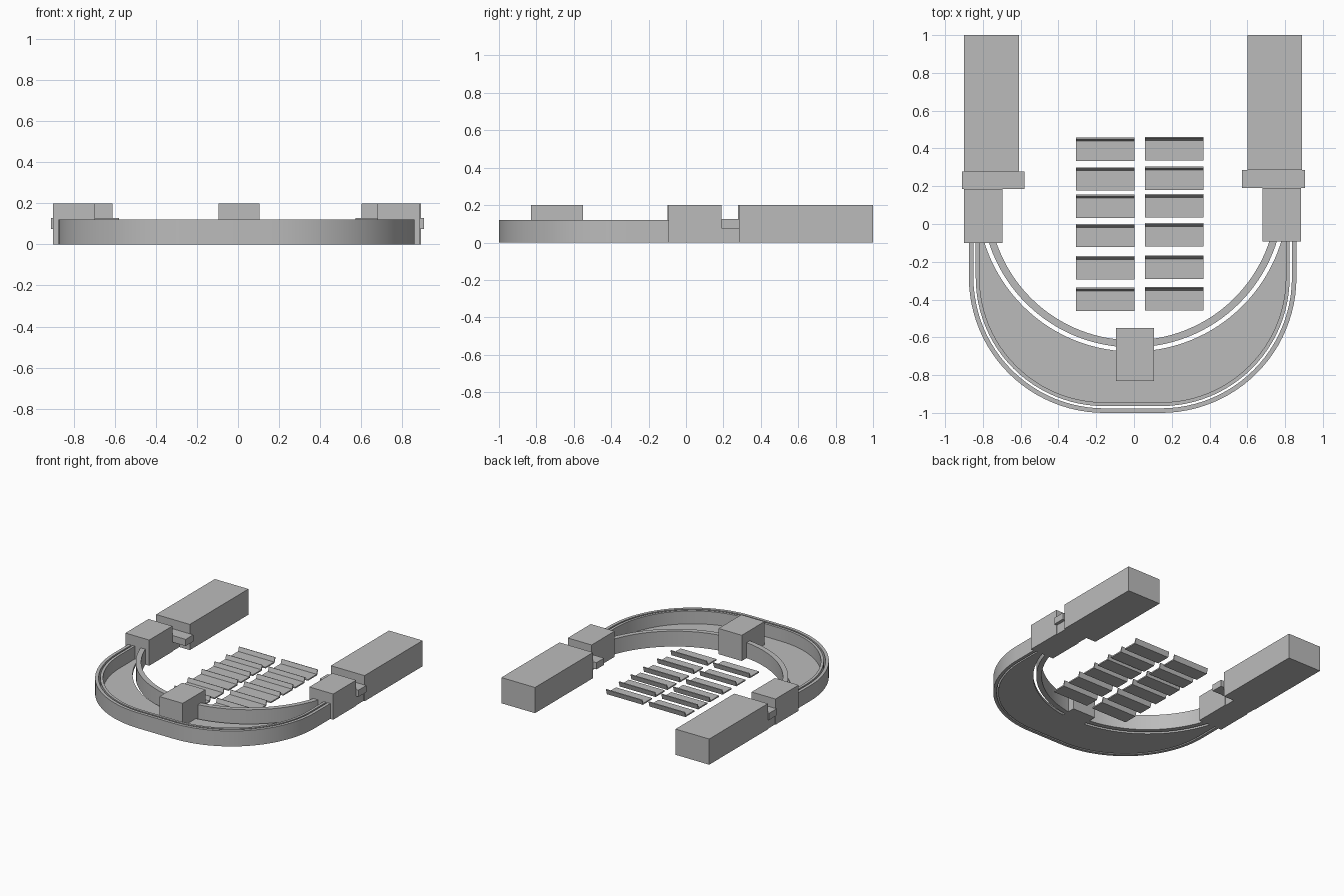
import bpy, bmesh, math

if "Cube" in bpy.data.objects:
    bpy.data.objects.remove(bpy.data.objects["Cube"])

grey = bpy.data.materials.new("plain_grey")
grey.diffuse_color = (0.5, 0.5, 0.5, 1)
grey.use_nodes = True
grey.node_tree.nodes["Principled BSDF"].inputs["Base Color"].default_value = grey.diffuse_color
CX = -0.007     # centre line of the curved walls
END = -0.08     # where the walls run into the end blocks


def finish(name, bm, smooth=False):
    bmesh.ops.recalc_face_normals(bm, faces=bm.faces)
    mesh = bpy.data.meshes.new(name)
    bm.to_mesh(mesh)
    bm.free()
    mesh.materials.append(grey)
    ob = bpy.data.objects.new(name, mesh)
    bpy.context.collection.objects.link(ob)
    if smooth:
        bpy.ops.object.select_all(action='DESELECT')
        ob.select_set(True)
        bpy.context.view_layer.objects.active = ob
        bpy.ops.object.shade_smooth_by_angle(angle=math.radians(30))
    return ob


def box(name, x0, x1, y0, y1, z0, z1):
    bm = bmesh.new()
    bmesh.ops.create_cube(bm, size=1)
    for v in bm.verts:
        v.co = (x1 if v.co.x > 0 else x0,
                y1 if v.co.y > 0 else y0,
                z1 if v.co.z > 0 else z0)
    return finish(name, bm)


def outer_path(offset, n=24):
    """Rounded U made of two quarter circles, inset by offset."""
    flat, r, yc = 0.15, 0.717 - offset, -0.283
    left = []
    for i in range(n + 1):
        a = math.pi / 2 * i / n
        left.append((-flat - r * math.cos(a), yc - r * math.sin(a)))
    left.insert(0, (-flat - r, END))
    pts = left + [(-x, y) for x, y in reversed(left)]
    return [(CX + x, y) for x, y in pts]


def arc_path(r, yc=0.147, n=51):
    """Shallow circular arc of the inner wall."""
    a0 = math.acos((yc - END) / r)
    return [(CX + r * math.sin(a), yc - r * math.cos(a))
            for a in (-a0 + 2 * a0 * i / n for i in range(n + 1))]


def band(name, path_a, path_b, z0, z1):
    """Solid strip between two paths with equal point counts."""
    bm = bmesh.new()
    rings = []
    for a, b in zip(path_a, path_b):
        rings.append([bm.verts.new((p[0], p[1], z))
                      for p, z in ((a, z0), (b, z0), (b, z1), (a, z1))])
    for r, s in zip(rings, rings[1:]):
        for k in range(4):
            j = (k + 1) % 4
            bm.faces.new((r[k], r[j], s[j], s[k]))
    bm.faces.new(rings[0])
    bm.faces.new(rings[-1])
    return finish(name, bm, True)


# Curved walls and the crescent floor
band("outer_wall", outer_path(0), outer_path(0.024), 0, 0.12)
band("second_wall", outer_path(0.036), outer_path(0.056), 0, 0.12)
band("inner_wall", arc_path(0.80), arc_path(0.762), 0, 0.12)
band("crescent_floor", outer_path(0.05), arc_path(0.822), 0, 0.02)

# Blocks
box("centre_block", -0.095, 0.105, -0.83, -0.55, 0, 0.2)
box("left_end_block", -0.90, -0.695, -0.10, 0.185, 0, 0.2)
box("right_end_block", 0.68, 0.885, -0.093, 0.19, 0, 0.2)
box("left_long_block", -0.90, -0.61, 0.278, 1.0, 0, 0.2)
box("right_long_block", 0.60, 0.89, 0.285, 1.0, 0, 0.2)

# Links between the end blocks and the long blocks
box("left_link_bar", -0.91, -0.58, 0.185, 0.278, 0.075, 0.127)
box("right_link_bar", 0.572, 0.905, 0.19, 0.285, 0.075, 0.127)
box("left_link_base", -0.895, -0.70, 0.185, 0.278, 0, 0.075)
box("right_link_base", 0.685, 0.88, 0.19, 0.285, 0, 0.075)


# Two columns of low benches with leaning backs
def bench(name, x0, x1, y0, y1):
    profile = [(y0, 0), (y1 - 0.012, 0), (y1, 0.04), (y1 - 0.007, 0.042),
               (y1 - 0.018, 0.01), (y0, 0.01)]
    bm = bmesh.new()
    ends = [[bm.verts.new((x, y, z)) for y, z in profile] for x in (x0, x1)]
    n = len(profile)
    for k in range(n):
        j = (k + 1) % n
        bm.faces.new((ends[0][k], ends[0][j], ends[1][j], ends[1][k]))
    for e in ends:
        bm.faces.new(e)
    finish(name, bm)


for row, top in enumerate((0.457, 0.30, 0.155, 0.0, -0.17, -0.337)):
    bench(f"left_bench_{row + 1}", -0.307, 0.003, top - 0.123, top)
    bench(f"right_bench_{row + 1}", 0.057, 0.367, top - 0.120, top + 0.004)
